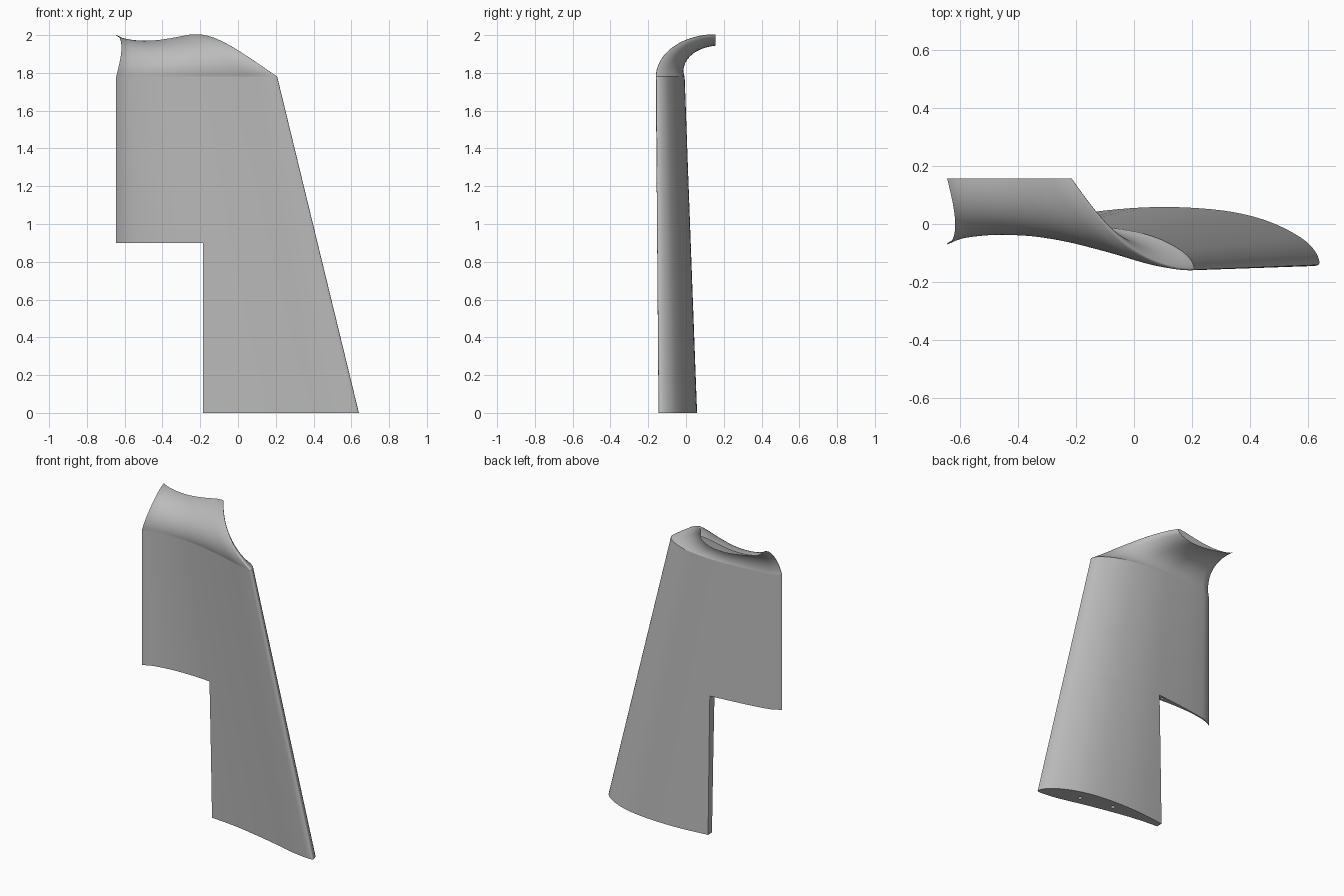
import bpy, bmesh, math
from mathutils import Vector

if "Cube" in bpy.data.objects:
    bpy.data.objects.remove(bpy.data.objects["Cube"])

grey = bpy.data.materials.new("light grey")
grey.diffuse_color = (0.5, 0.5, 0.5, 1)
grey.use_nodes = True
grey.node_tree.nodes["Principled BSDF"].inputs["Base Color"].default_value = grey.diffuse_color

TE_X, TE_Y = -0.645, -0.07          # trailing edge
SEAM, SHOULDER, TOP, TIP_Y = 0.9, 1.78, 2.0, 0.157
NOTCH_X = -0.185

# Cambered section: (chord fraction, offset / chord), back side then front side
BACK = [(0, 0.003), (0.05, 0.034), (0.12, 0.054), (0.22, 0.076), (0.36, 0.101),
        (0.5, 0.122), (0.62, 0.13), (0.74, 0.127), (0.83, 0.113), (0.9, 0.09),
        (0.96, 0.058), (0.99, 0.027), (1, 0)]
FRONT = [(0.99, -0.009), (0.96, -0.01), (0.88, -0.002), (0.75, 0.024), (0.62, 0.046),
         (0.5, 0.062), (0.36, 0.069), (0.22, 0.061), (0.12, 0.045), (0.05, 0.026), (0, 0)]


def smooth_outline(pts, steps=4):
    """Catmull-Rom resampling of an open outline."""
    p = [Vector(q) for q in pts]
    p = [p[0]] + p + [p[-1]]
    out = []
    for a, b, c, d in zip(p, p[1:], p[2:], p[3:]):
        for i in range(steps):
            u = i / steps
            out.append(0.5 * (2 * b + (c - a) * u + (2 * a - 5 * b + 4 * c - d) * u * u
                              + (3 * b - a - 3 * c + d) * u ** 3))
    return out + [p[-1]]


OUTLINE = smooth_outline(BACK + FRONT)


def lead_x(z):
    return 0.64 - 0.243 * z


def lead_y(z):
    return -0.133 - 0.011 * z


def straight_ring(z):
    """Section of the upright blade at height z."""
    chord = lead_x(z) - TE_X
    return [Vector((TE_X + t * chord, TE_Y + t * (lead_y(z) - TE_Y) + o * chord, z))
            for t, o in OUTLINE]


def curl_ring(f):
    """Section of the tip, curling backwards through a quarter turn."""
    a = f * math.pi / 2
    x0 = TE_X + 0.028 * math.sin(math.pi * f)
    x1 = lead_x(SHOULDER) + (-0.215 - lead_x(SHOULDER)) * (f + 0.06 * math.sin(math.pi * f))
    chord = x1 - x0
    z = SHOULDER + (TOP - SHOULDER) * math.sin(a)
    ring = []
    for t, o in OUTLINE:
        base = TE_Y + t * (lead_y(SHOULDER) - TE_Y)
        y = base + (TIP_Y - base) * (1 - math.cos(a))
        ring.append(Vector((x0 + t * chord, y + o * chord * math.cos(a),
                            z - o * chord * math.sin(a))))
    return ring


def loft(name, rings, cut_x=None):
    bm = bmesh.new()
    rows = [[bm.verts.new(p) for p in r] for r in rings]
    n = len(OUTLINE)
    for a, b in zip(rows, rows[1:]):
        for i in range(n):
            j = (i + 1) % n
            bm.faces.new((a[i], a[j], b[j], b[i]))
    bm.faces.new(rows[0])
    bm.faces.new(rows[-1])
    if cut_x is not None:
        geom = bm.verts[:] + bm.edges[:] + bm.faces[:]
        bmesh.ops.bisect_plane(bm, geom=geom, plane_co=(cut_x, 0, 0),
                               plane_no=(-1, 0, 0), clear_outer=True)
        bmesh.ops.holes_fill(bm, edges=[e for e in bm.edges if e.is_boundary], sides=0)
    bmesh.ops.recalc_face_normals(bm, faces=bm.faces)
    me = bpy.data.meshes.new(name)
    bm.to_mesh(me)
    bm.free()
    ob = bpy.data.objects.new(name, me)
    bpy.context.collection.objects.link(ob)
    me.materials.append(grey)
    bpy.ops.object.select_all(action='DESELECT')
    ob.select_set(True)
    bpy.context.view_layer.objects.active = ob
    bpy.ops.object.shade_smooth_by_angle(angle=math.radians(35))
    return ob


def mid_y(x, z):
    """Middle of the blade thickness at x on height z."""
    ys = [p.y for p in sorted(straight_ring(z), key=lambda p: abs(p.x - x))[:2]]
    return sum(ys) / 2


def pin_hole(ob, x, z, radius=0.013, depth=0.1):
    bpy.ops.mesh.primitive_cylinder_add(vertices=20, radius=radius, depth=depth * 2,
                                        location=(x, mid_y(x, z), z))
    cutter = bpy.context.object
    cutter.name = "pin_hole_cutter"
    cutter.data.materials.append(grey)
    cutter.hide_render = True
    cutter.hide_viewport = True
    mod = ob.modifiers.new("pin_hole", 'BOOLEAN')
    mod.operation, mod.solver, mod.object = 'DIFFERENCE', 'EXACT', cutter


# Lower blade with the notch behind it
lower = loft("lower_blade", [straight_ring(SEAM * i / 6) for i in range(7)], NOTCH_X)
# Upper blade at full chord
upper = loft("upper_blade", [straight_ring(SEAM + (SHOULDER - SEAM) * i / 6) for i in range(7)])
# Curled tip
loft("curled_tip", [curl_ring(i / 24) for i in range(25)])

# Pin holes in the exposed lower faces
pin_hole(lower, 0.39, 0)
pin_hole(lower, 0.17, 0)
pin_hole(upper, -0.225, SEAM, 0.01)
